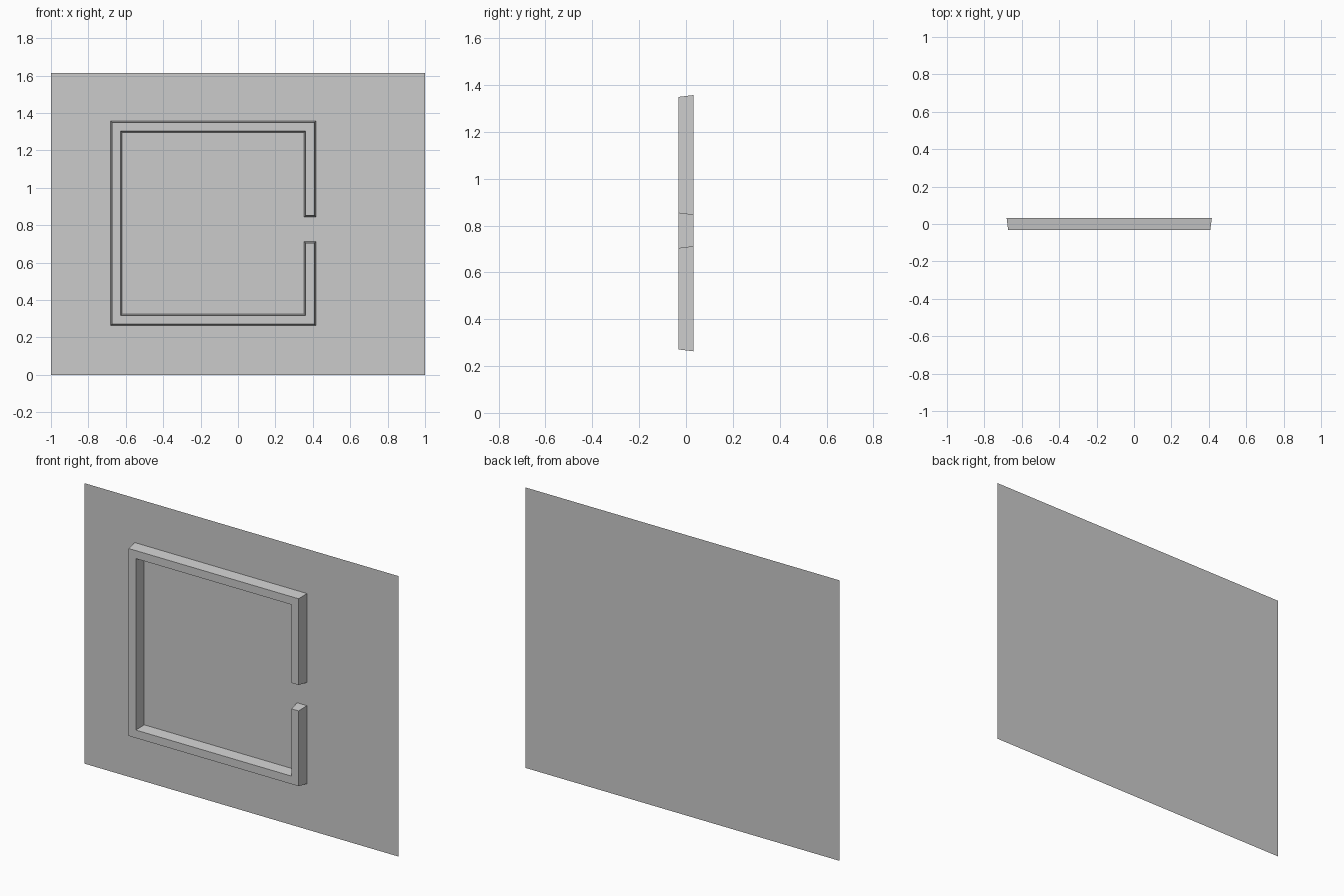
import bpy
import bmesh

cube = bpy.data.objects.get("Cube")
if cube:
    bpy.data.objects.remove(cube, do_unlink=True)

grey = bpy.data.materials.new("plain grey")
grey.use_nodes = True
colour = (0.6, 0.6, 0.6, 1.0)
grey.diffuse_color = colour
grey.node_tree.nodes["Principled BSDF"].inputs["Base Color"].default_value = colour

BACK, FRONT = 0.032, -0.032
HEIGHT = 1.613


def make_object(name, bm):
    mesh = bpy.data.meshes.new(name)
    bm.to_mesh(mesh)
    bm.free()
    mesh.materials.append(grey)
    obj = bpy.data.objects.new(name, mesh)
    bpy.context.collection.objects.link(obj)
    return obj


def rib_outline(grow):
    """Outline of the open square frame, with every edge pushed out by grow."""
    left, right, low, high = -0.673 - grow, 0.408 + grow, 0.271 - grow, 1.349 + grow
    wide = 0.046 + 2 * grow
    gap_low, gap_high = 0.704 + grow, 0.853 - grow
    return [(right, gap_low), (right, low), (left, low), (left, high),
            (right, high), (right, gap_high), (right - wide, gap_high),
            (right - wide, high - wide), (left + wide, high - wide),
            (left + wide, low + wide), (right - wide, low + wide),
            (right - wide, gap_low)]


# Flat backing sheet, facing the front
bm = bmesh.new()
corners = [(-1, 0), (1, 0), (1, HEIGHT), (-1, HEIGHT)]
bm.faces.new([bm.verts.new((x, BACK, z)) for x, z in corners])
make_object("backing_sheet", bm)

# Raised rib with sloping sides, wider where it meets the sheet
bm = bmesh.new()
base = [bm.verts.new((x, BACK, z)) for x, z in rib_outline(0.008)]
face = [bm.verts.new((x, FRONT, z)) for x, z in rib_outline(0)]
bm.faces.new(face)
count = len(base)
for i in range(count):
    j = (i + 1) % count
    bm.faces.new((base[i], base[j], face[j], face[i]))
bmesh.ops.recalc_face_normals(bm, faces=bm.faces)
front_face = min(bm.faces, key=lambda f: f.calc_center_median().y)
if front_face.normal.y > 0:
    bmesh.ops.reverse_faces(bm, faces=bm.faces)
make_object("raised_square_rib", bm)
